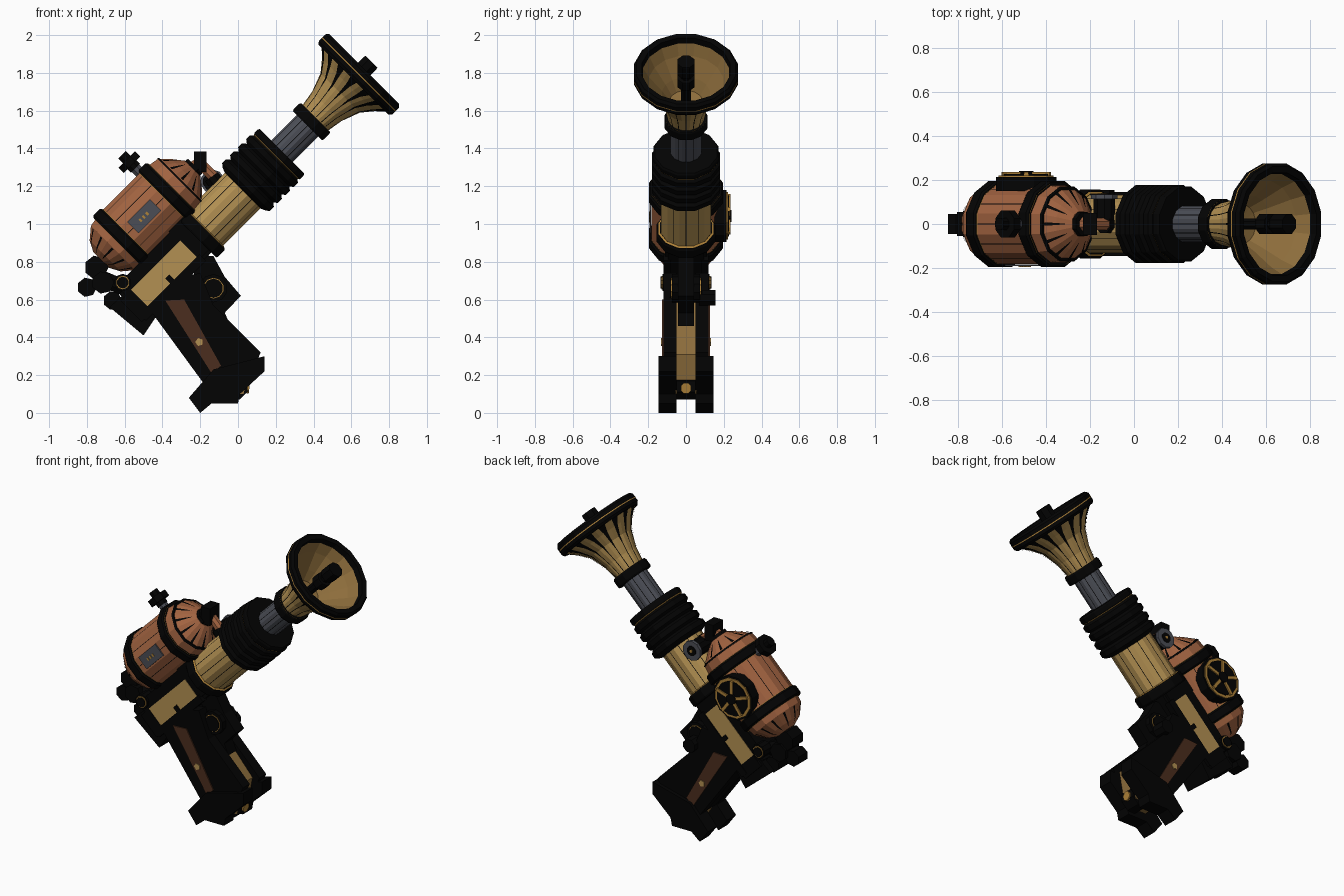
import bpy, bmesh, math
from mathutils import Matrix, Vector

cube = bpy.data.objects.get("Cube")
if cube:
    bpy.data.objects.remove(cube, do_unlink=True)


def material(name, rgb):
    m = bpy.data.materials.new(name)
    m.use_nodes = True
    m.diffuse_color = (*rgb, 1)
    bsdf = m.node_tree.nodes["Principled BSDF"]
    bsdf.inputs["Base Color"].default_value = (*rgb, 1)
    bsdf.inputs["Roughness"].default_value = 0.6
    return m


BRASS = material("brass", (0.45, 0.28, 0.085))
DARK_BRASS = material("aged_brass", (0.27, 0.155, 0.045))
COPPER = material("copper", (0.36, 0.125, 0.052))
STEEL = material("steel", (0.07, 0.075, 0.092))
BLACK = material("black_iron", (0.001, 0.001, 0.001))
WOOD = material("dark_wood", (0.07, 0.027, 0.013))
GOLD = material("gold_trim", (0.42, 0.22, 0.04))

# Barrel frame: first axis along the barrel, third axis across it
TILT = Matrix.Rotation(math.radians(-45), 4, 'Y')
WORLD = Matrix.Identity(4)
BORE, TANK = 0.815, 1.085


def finish(name, bm, mat, frame=WORLD):
    bmesh.ops.recalc_face_normals(bm, faces=bm.faces)
    bm.transform(frame)
    mesh = bpy.data.meshes.new(name)
    bm.to_mesh(mesh)
    bm.free()
    mesh.materials.append(mat)
    ob = bpy.data.objects.new(name, mesh)
    bpy.context.collection.objects.link(ob)


def lathe(name, profile, mat, b=0.0, sides=12, frame=TILT, caps=True):
    """Turn (distance, radius) points round the first axis."""
    bm = bmesh.new()
    rings = []
    for a, r in profile:
        angles = [2 * math.pi * (k + 0.5) / sides for k in range(sides)]
        rings.append([bm.verts.new((a, r * math.cos(t), b + r * math.sin(t))) for t in angles])
    for lo, hi in zip(rings, rings[1:]):
        for k in range(sides):
            n = (k + 1) % sides
            bm.faces.new((lo[k], lo[n], hi[n], hi[k]))
    if caps:
        bm.faces.new(rings[0])
        bm.faces.new(rings[-1])
    finish(name, bm, mat, frame)


def band(name, a0, a1, r, mat, b, sides=12):
    lathe(name, [(a0, r * 0.96), (a0 + 0.01, r), (a1 - 0.01, r), (a1, r * 0.96)], mat, b, sides)


def rod(name, start, end, r, mat, sides=8):
    s, e = Vector(start), Vector(end)
    d = e - s
    f = Matrix.Translation(s) @ d.to_track_quat('X', 'Z').to_matrix().to_4x4()
    lathe(name, [(0, r), (d.length, r)], mat, 0, sides, f)


def bore_rod(name, a0, a1, b0, b1, r, mat, sides=8):
    rod(name, TILT @ Vector((a0, 0, b0)), TILT @ Vector((a1, 0, b1)), r, mat, sides)


def disc(name, x, z, y0, y1, r, mat, sides=12):
    rod(name, (x, y0, z), (x, y1, z), r, mat, sides)


def prism(name, outline, y0, y1, mat, frame=WORLD):
    bm = bmesh.new()
    face = bm.faces.new([bm.verts.new((x, y0, z)) for x, z in outline])
    out = bmesh.ops.extrude_face_region(bm, geom=[face])
    moved = [v for v in out["geom"] if isinstance(v, bmesh.types.BMVert)]
    bmesh.ops.translate(bm, verts=moved, vec=(0, y1 - y0, 0))
    finish(name, bm, mat, frame)


def block(name, a0, a1, b0, b1, y, mat, y0=None):
    prism(name, [(a0, b0), (a1, b0), (a1, b1), (a0, b1)], -y if y0 is None else y0, y, mat, TILT)


def spikes(name, profile, count, mat, b):
    """Thin tapered plates laid on a turned surface; points are (distance, radius, half angle)."""
    bm = bmesh.new()
    for k in range(count):
        t = 2 * math.pi * k / count
        rows = [[bm.verts.new((a, r * math.cos(t + s * w), b + r * math.sin(t + s * w)))
                 for s in (-1, 1)] for a, r, w in profile]
        for lo, hi in zip(rows, rows[1:]):
            bm.faces.new((lo[0], lo[1], hi[1], hi[0]))
    finish(name, bm, mat, TILT)


def seams(name, a0, a1, r, b):
    flat = r * math.cos(math.pi / 12) + .0015
    spikes(name, [(a0, flat, .002 / r), (a1, flat, .002 / r)], 12, BLACK, b)


# Flared muzzle
lathe("muzzle_bell", [(1.38, .095), (1.48, .112), (1.58, .15), (1.64, .2), (1.7, .265)], BRASS, BORE, 16, caps=False)
lathe("muzzle_bell_lining", [(1.752, .25), (1.66, .2), (1.57, .13), (1.51, .09), (1.5, .01)],
      DARK_BRASS, BORE, 16, caps=False)
lathe("muzzle_rim", [(1.68, .25), (1.68, .268), (1.695, .28), (1.745, .28), (1.76, .267), (1.757, .238), (1.7, .23)],
      BLACK, BORE, 16, caps=False)
spikes("muzzle_spikes", [(1.53, .134, .015), (1.58, .153, .04), (1.64, .203, .06), (1.69, .26, .1)], 16, BLACK, BORE)
spikes("muzzle_flutes", [(1.4, .1, .025), (1.47, .113, .02), (1.53, .134, .015)], 16, BLACK, BORE)
spikes("rim_trim", [(1.716, .281, .197), (1.722, .281, .197)], 16, GOLD, BORE)
bore_rod("muzzle_core_rod", 1.5, 1.76, BORE, BORE, .028, BLACK)
band("muzzle_core_collar", 1.64, 1.7, .05, BLACK, BORE, 8)
band("muzzle_core_tip", 1.73, 1.815, .05, BLACK, BORE, 8)

# Barrel
band("muzzle_collar", 1.335, 1.395, .117, BLACK, BORE)
spikes("muzzle_collar_trim", [(1.393, .111, .24), (1.397, .111, .24)], 12, GOLD, BORE)
lathe("steel_barrel", [(1.1, .084), (1.36, .084)], STEEL, BORE)
seams("steel_barrel_seams", 1.1, 1.36, .084, BORE)
band("sleeve_cap", 1.1, 1.145, .178, BLACK, BORE)
spikes("sleeve_trim", [(1.098, .168, .26), (1.104, .176, .26)], 12, GOLD, BORE)
ribs = [(.85, .14)]
for i in range(4):
    start = .86 + i * .06
    ribs += [(start, .165), (start + .015, .185), (start + .045, .185), (start + .06, .165)]
lathe("ribbed_sleeve", ribs, BLACK, BORE)
lathe("brass_barrel", [(.52, .138), (.88, .138)], BRASS, BORE)
seams("brass_barrel_seams", .52, .88, .138, BORE)
band("breech_ring", .5, .565, .162, BLACK, BORE)
spikes("breech_trim", [(.566, .152, .26), (.571, .142, .26)], 12, GOLD, BORE)

# Copper tank
lathe("copper_tank", [(.06, .06), (.09, .12), (.15, .172), (.24, .188), (.55, .188), (.65, .172), (.7, .12), (.745, .06)],
      COPPER, TANK)
seams("tank_seams", .24, .55, .188, TANK)
for a in (.19, .53):
    band("tank_band", a, a + .065, .203, BLACK, TANK)
    for edge, r in ((a - .003, .19), (a + .065, .19)):
        spikes("tank_band_trim", [(edge, r, .25), (edge + .004, r, .25)], 12, GOLD, TANK)
band("tank_top_edge", .645, .66, .176, BLACK, TANK)
band("tank_cap", .73, .765, .06, BLACK, TANK, 8)
spikes("top_dome_rays", [(.665, .163, .05), (.702, .12, .04), (.73, .086, .01)], 12, BLACK, TANK)
spikes("bottom_dome_rays", [(.146, .168, .045), (.088, .12, .035), (.07, .086, .01)], 12, BLACK, TANK)

# Steel plate on the right of the tank
block("tank_plate", .3, .47, TANK - .04, TANK + .045, -.184, STEEL, -.192)
for a in (.35, .375, .4):
    block("plate_mark", a, a + .012, TANK - .008, TANK + .01, -.19, GOLD, -.195)

# Spoked wheel on the left of the tank
HUB = TILT @ Vector((.39, 0, TANK))
disc("wheel_base", HUB.x, HUB.z, .15, .215, .142, BLACK)
disc("wheel_ring", HUB.x, HUB.z, .215, .222, .13, GOLD)
disc("wheel_face", HUB.x, HUB.z, .222, .228, .112, BLACK)
for i in range(5):
    t = math.pi * (.5 + .4 * i)
    rod("wheel_spoke", (HUB.x, .226, HUB.z),
        (HUB.x + .115 * math.cos(t), .226, HUB.z + .115 * math.sin(t)), .014, GOLD, 4)
disc("wheel_hub", HUB.x, HUB.z, .22, .242, .035, BLACK, 8)

# Valve handle on top of the tank
bore_rod("valve_stem", .532, .532, 1.25, 1.33, .03, STEEL)
bore_rod("valve_collar", .532, .532, 1.3, 1.33, .036, BLACK)
bore_rod("valve_wheel", .532, .532, 1.325, 1.365, .066, BLACK)
bore_rod("valve_cap", .532, .532, 1.365, 1.4, .03, BLACK)

# Feed pipe and gauge
rod("pipe_riser", (-.29, 0, 1.27), (-.2, 0, 1.32), .035, COPPER)
rod("pipe_drop", (-.2, 0, 1.32), (-.1, 0, 1.22), .03, COPPER)
prism("pipe_elbow", [(-.232, 1.275), (-.168, 1.275), (-.168, 1.385), (-.232, 1.385)], -.05, .05, BLACK)
rod("pipe_foot", (-.14, 0, 1.25), (-.06, 0, 1.14), .045, BLACK)
disc("gauge_body", -.135, 1.225, 0, .122, .052, BLACK, 10)
disc("gauge_ring", -.135, 1.225, .115, .135, .064, STEEL, 10)
disc("gauge_face", -.135, 1.225, .134, .139, .032, BLACK, 10)
disc("gauge_pin", -.135, 1.225, .138, .142, .01, GOLD, 6)

# Receiver
block("receiver_core", 0, .5, .7, .89, .095, BLACK)
block("receiver_saddle", .42, .54, .72, 1.0, .11, BLACK)
block("receiver_top_rail", .02, .46, .86, .93, .11, BLACK)
for s in (-1, 1):
    block("receiver_side_plate", .06, .43, .735, .862, s * .112, BRASS, s * .09)
    block("receiver_lower_rail", 0, .45, .69, .738, s * .12, BLACK, s * .08)
    block("receiver_rear_end", -.02, .06, .7, .86, s * .115, BLACK, s * .06)
    block("plate_clip", .23, .26, .73, .775, s * .12, BLACK, s * .1)
    disc("receiver_pin", -.61, .69, s * .05, s * .125, .046, BLACK, 10)
    disc("pin_ring", -.61, .69, s * .125, s * .13, .036, GOLD, 10)
    disc("pin_face", -.61, .69, s * .13, s * .135, .031, BLACK, 10)

# Rear knobs and hammer
for x, z, r, y in ((-.75, .77, .064, .055), (-.8, .665, .052, .045), (-.715, .69, .06, .07), (-.665, .595, .05, .06)):
    disc("rear_knob", x, z, -y, y, r, BLACK, 7)
rod("hammer_arm", (-.74, 0, .72), (-.5, 0, .62), .045, BLACK)
prism("rear_tang", [(-.68, .56), (-.55, .68), (-.4, .56), (-.5, .41)], -.1, .1, BLACK)

# Grip
side = [(-.47, .55), (-.3, .72), (-.2, .74), (-.13, .57), (.12, .32), (.05, .16), (-.17, .14)]
prism("grip_core", [(-.4, .53), (-.2, .72), (-.14, .55), (.07, .31), (.03, .1), (-.13, .1)], -.055, .055, DARK_BRASS)
panel = [(-.385, .595), (-.285, .6), (-.09, .25), (-.14, .21)]
base = [(-.26, .08), (-.2, 0), (-.14, .05), (0, .05), (.01, .1), (.14, .22), (.14, .3), (-.13, .23)]
for s in (-1, 1):
    prism("grip_side", side, s * .05, s * .12, BLACK)
    prism("grip_panel", panel, s * .119, s * .127, WOOD)
    disc("panel_badge", -.205, .375, s * .125, s * .132, .022, BRASS, 5)
    prism("grip_base", base, s * .05, s * .145, BLACK)
prism("grip_back_strap", [(-.47, .55), (-.4, .56), (-.13, .18), (-.18, .16)], -.055, .055, BLACK)
disc("base_gear", -.02, .14, -.05, .05, .075, BLACK, 8)
rod("base_gear_stud", (-.02, 0, .14), (.06, 0, .13), .03, GOLD)

# Trigger group
prism("trigger_guard", [(-.25, .84), (-.13, .83), (-.07, .72), (.015, .62), (-.07, .53), (-.04, .46), (-.2, .55)],
      -.042, .042, BLACK)
for s in (-1, 1):
    disc("trigger_pivot", -.13, .66, s * .04, s * .075, .075, BLACK, 10)
    disc("trigger_pivot_ring", -.13, .66, s * .075, s * .08, .055, GOLD, 10)
    disc("trigger_pivot_face", -.13, .66, s * .08, s * .085, .051, BLACK, 10)
disc("side_button", -.13, .61, .07, .155, .045, BLACK, 8)
